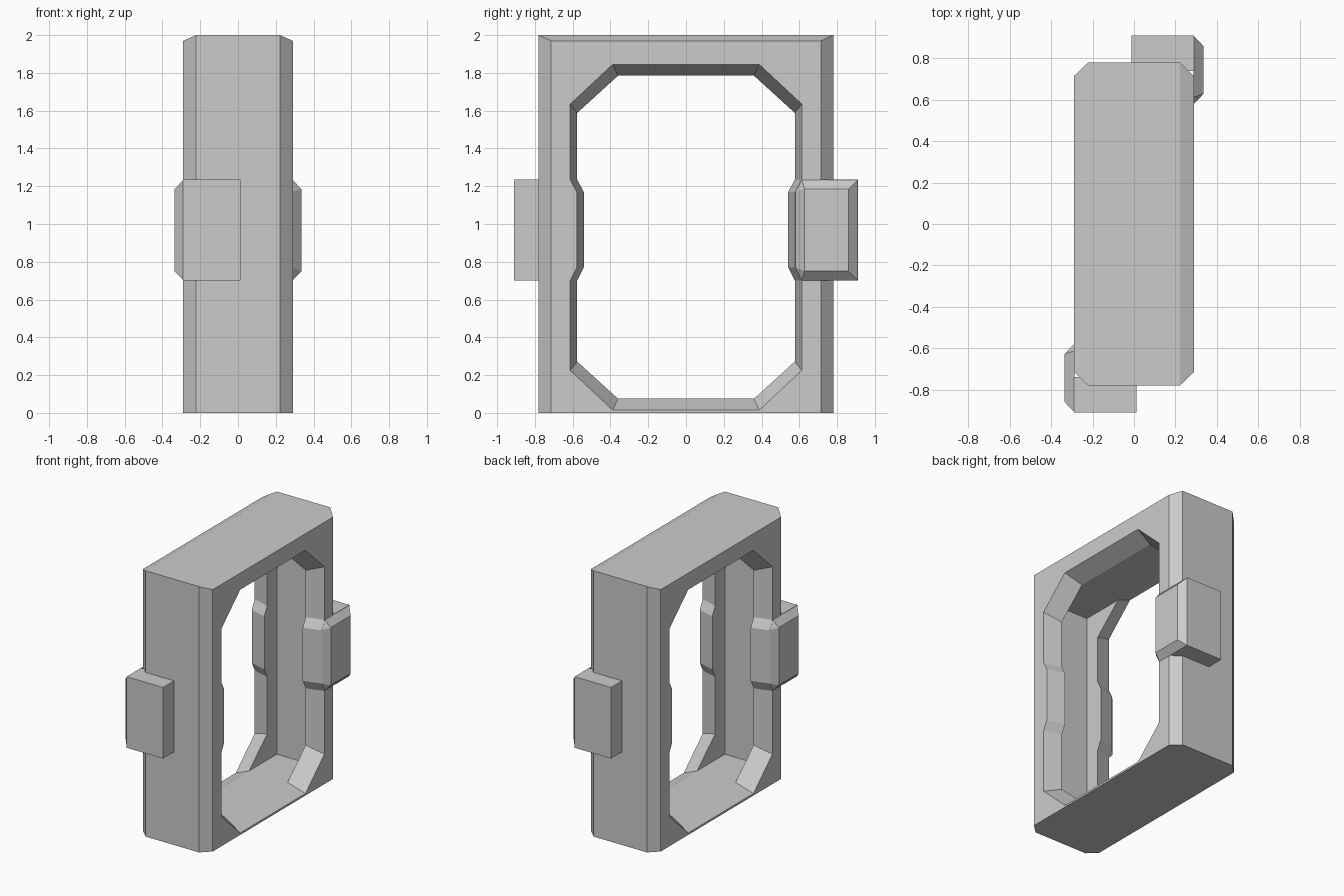
import bpy, bmesh, math

if "Cube" in bpy.data.objects:
    bpy.data.objects.remove(bpy.data.objects["Cube"])


def add_object(name, bm):
    bmesh.ops.recalc_face_normals(bm, faces=bm.faces)
    mesh = bpy.data.meshes.new(name)
    bm.to_mesh(mesh)
    bm.free()
    ob = bpy.data.objects.new(name, mesh)
    bpy.context.collection.objects.link(ob)
    return ob


def hull(name, points):
    bm = bmesh.new()
    for p in points:
        bm.verts.new(p)
    bmesh.ops.convex_hull(bm, input=bm.verts[:])
    bmesh.ops.dissolve_limit(bm, angle_limit=0.01, verts=bm.verts[:], edges=bm.edges[:])
    return add_object(name, bm)


def box(name, x0, x1, y0, y1, z0, z1):
    return hull(name, [(x, y, z) for x in (x0, x1) for y in (y0, y1) for z in (z0, z1)])


def loft(name, rings):
    bm = bmesh.new()
    vs = [[bm.verts.new(p) for p in r] for r in rings]
    n = len(vs[0])
    for a, b in zip(vs, vs[1:]):
        for i in range(n):
            bm.faces.new((a[i], a[(i + 1) % n], b[(i + 1) % n], b[i]))
    bm.faces.new(vs[0][::-1])
    bm.faces.new(vs[-1])
    return add_object(name, bm)


def cut(ob, cutter):
    cutter.hide_render = True
    m = ob.modifiers.new("cut", 'BOOLEAN')
    m.operation, m.solver, m.object = 'DIFFERENCE', 'EXACT', cutter
    bpy.context.view_layer.objects.active = ob
    bpy.ops.object.modifier_apply(modifier=m.name)
    bpy.data.objects.remove(cutter)


# Opening outline: octagon with a shallow swelling half way up each jamb
def opening(x, ys, yt, z0, z1, zs0, zs1):
    half = [(yt, z0), (ys, zs0), (ys, 0.70), (ys - 0.035, 0.77),
            (ys - 0.035, 1.17), (ys, 1.235), (ys, zs1), (yt, z1)]
    return [(x, y, z) for y, z in half] + [(x, -y, z) for y, z in reversed(half)]


def outer(x):
    return opening(x, 0.613, 0.388, 0.015, 1.845, 0.225, 1.635)


def inner(x):
    return opening(x, 0.576, 0.36, 0.075, 1.785, 0.272, 1.588)


# Frame body with chamfered uprights and sloped top edges
corners = []
for sx in (-1, 1):
    for sy in (-1, 1):
        corners += [(sx * 0.29, sy * 0.715, 0), (sx * 0.29, sy * 0.715, 1.97),
                    (sx * 0.222, sy * 0.78, 0), (sx * 0.222, sy * 0.78, 2)]
frame = hull("frame", corners)

# Bevelled opening, then the deeper channel between the two rims
RIM = 0.16
cut(frame, loft("opening_cutter", [outer(0.32), outer(0.29), inner(RIM),
                                   inner(-RIM), outer(-0.29), outer(-0.32)]))
cut(frame, box("channel_cutter", -RIM, RIM, -0.69, 0.69, 0.075, 1.785))

# Corner clasps: block on the narrow side and bevelled pad on the wide side
block = box("clasp_block", -0.013, 0.29, 0.74, 0.91, 0.70, 1.235)
base = [(0.578, 0.77), (0.613, 0.70), (0.91, 0.70),
        (0.91, 1.235), (0.613, 1.235), (0.578, 1.17)]
pad = hull("clasp_pad", [(0.288, y, z) for y, z in base] +
           [(0.335, y, z) for y in (0.628, 0.86) for z in (0.75, 1.185)])
for part in (block, pad):
    twin = part.copy()
    twin.name = "front_" + part.name
    twin.rotation_euler = (0, 0, math.pi)
    bpy.context.collection.objects.link(twin)
    part.name = "back_" + part.name
